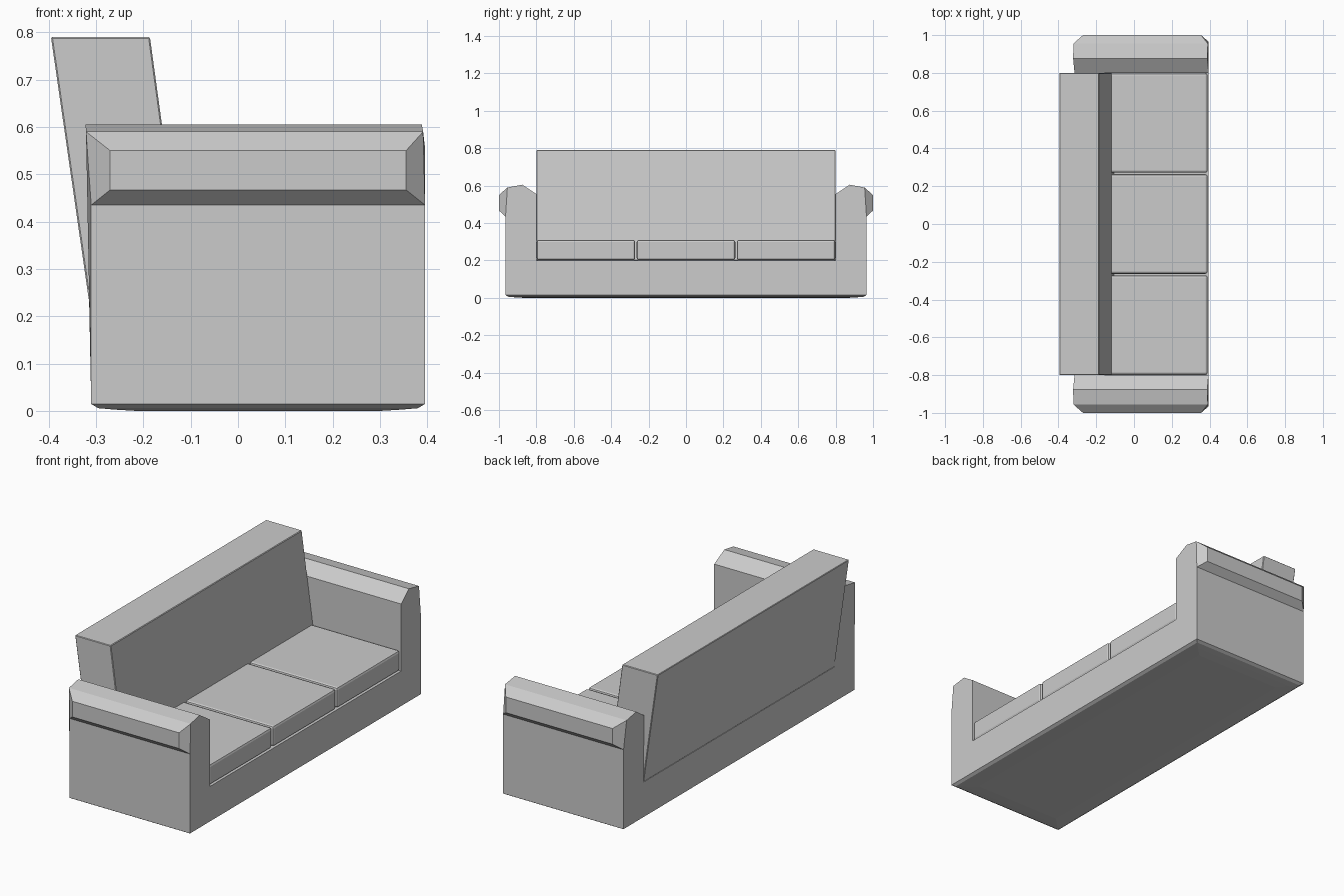
import bpy, bmesh

if "Cube" in bpy.data.objects:
    bpy.data.objects.remove(bpy.data.objects["Cube"])


def finish(bm, name):
    bmesh.ops.recalc_face_normals(bm, faces=bm.faces)
    me = bpy.data.meshes.new(name)
    bm.to_mesh(me)
    bm.free()
    ob = bpy.data.objects.new(name, me)
    bpy.context.collection.objects.link(ob)
    return ob


def ring(bm, inner, coords):
    """Join a loop of vertices to a new loop of the same length."""
    outer = [bm.verts.new(c) for c in coords]
    n = len(inner)
    for i in range(n):
        j = (i + 1) % n
        bm.faces.new((inner[i], inner[j], outer[j], outer[i]))
    return outer


# Frame: U-shaped base and arms in one profile (y, z, back x, front x)
half = [(0.80, 0.20, -0.31, 0.395), (0.80, 0.555, -0.315, 0.395),
        (0.875, 0.605, -0.322, 0.388), (0.955, 0.59, -0.321, 0.391),
        (0.965, 0.435, -0.31, 0.395), (0.965, 0.015, -0.31, 0.395)]
profile = half + [(-y, z, b, f) for y, z, b, f in reversed(half)]
bm = bmesh.new()
back = [bm.verts.new((b, y, z)) for y, z, b, f in profile]
front = [bm.verts.new((f, y, z)) for y, z, b, f in profile]
bm.faces.new(back)
bm.faces.new(front)
n = len(profile)
for i in range(n):
    j = (i + 1) % n
    loop = [back[i], front[i], front[j], back[j]]
    if i in (3, 7):
        # Tapered roll on the outside of each arm
        s = 1 if i == 3 else -1
        top, low = (0.55, 0.467) if i == 3 else (0.467, 0.55)
        cap = ring(bm, loop, [(-0.27, s, top), (0.355, s, top),
                              (0.355, s, low), (-0.27, s, low)])
        bm.faces.new(cap)
    elif i == 5:
        # Shallow rounded underside
        for d, z in ((0.015, 0.006), (0.05, 0.003), (0.10, 0.0)):
            x0, x1, y = -0.31 + d, 0.395 - d, 0.965 - d
            loop = ring(bm, loop, [(x0, y, z), (x1, y, z), (x1, -y, z), (x0, -y, z)])
        bm.faces.new(loop)
    else:
        bm.faces.new(loop)
finish(bm, "frame")

# Leaning backrest
bm = bmesh.new()
side = [(-0.31, 0.20), (-0.395, 0.79), (-0.186, 0.79), (-0.105, 0.20)]
a = [bm.verts.new((x, -0.80, z)) for x, z in side]
bm.faces.new(a)
bm.faces.new(ring(bm, a, [(x, 0.80, z) for x, z in side]))
ob = finish(bm, "backrest")
mod = ob.modifiers.new("Bevel", 'BEVEL')
mod.width, mod.segments = 0.003, 1

# Three seat cushions
for k in (-1, 0, 1):
    bm = bmesh.new()
    bmesh.ops.create_cube(bm, size=1)
    for v in bm.verts:
        v.co = (0.125 + v.co.x * 0.53, k * 0.535 + v.co.y * 0.527, 0.256 + v.co.z * 0.108)
    ob = finish(bm, f"seat_cushion_{k + 2}")
    mod = ob.modifiers.new("Bevel", 'BEVEL')
    mod.width, mod.segments = 0.012, 2
